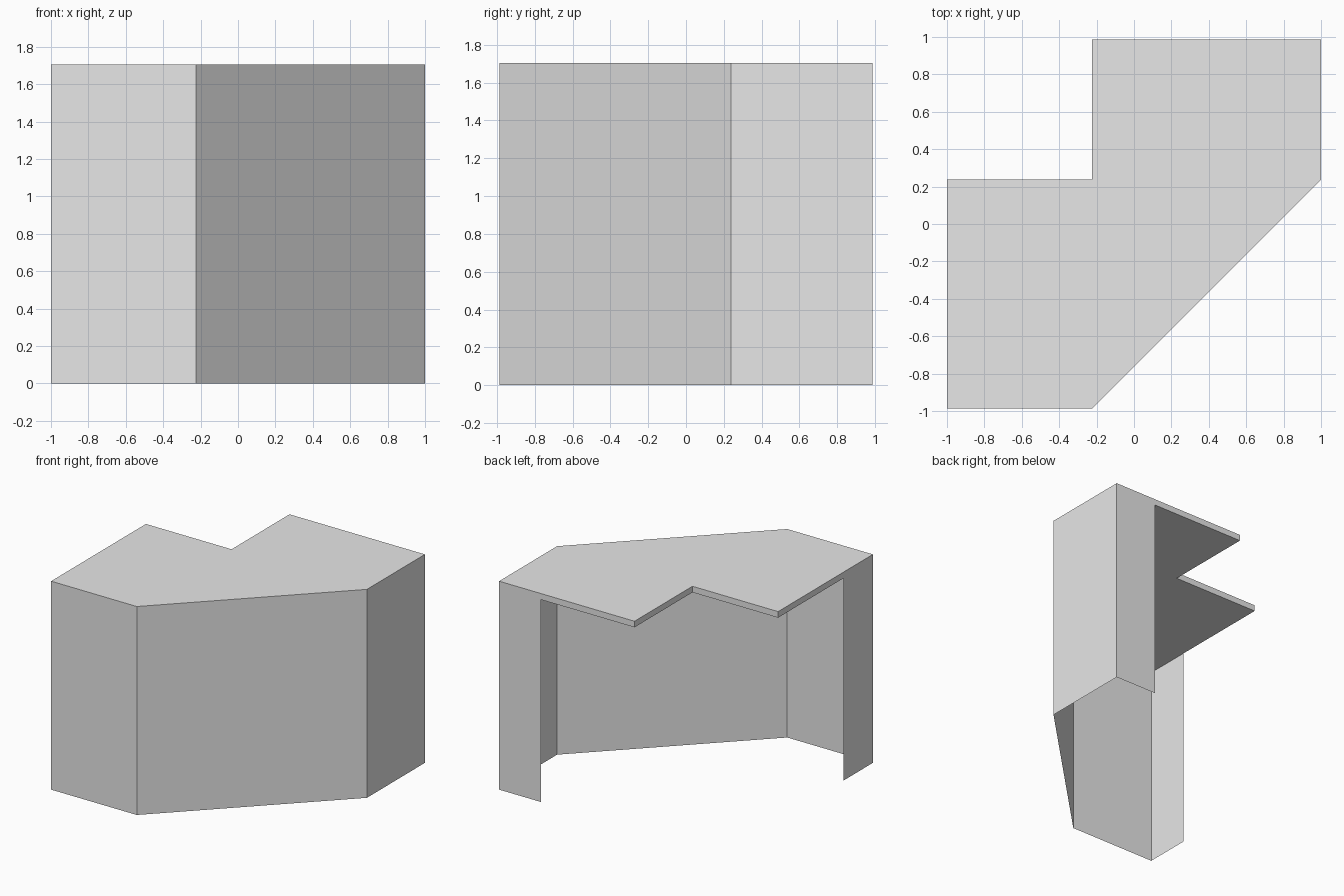
import bpy, bmesh

HEIGHT = 1.705      # overall height
SLAB = 0.05         # desktop thickness
X, Y = 1.0, 0.987   # half width and half depth
NX, NY = -0.225, 0.238   # inner corner of the L
RETURN = 0.38       # length of the short end panels

cube = bpy.data.objects.get("Cube")
if cube:
    bpy.data.objects.remove(cube, do_unlink=True)

# One plain grey for the whole desk
grey = bpy.data.materials.new("light grey")
colour = (0.8, 0.8, 0.8, 1)
grey.diffuse_color = colour
grey.use_nodes = True
for node in grey.node_tree.nodes:
    if node.type == 'BSDF_PRINCIPLED':
        node.inputs["Base Color"].default_value = colour


def finish(name, bm):
    mesh = bpy.data.meshes.new(name)
    bm.to_mesh(mesh)
    bm.free()
    mesh.materials.append(grey)
    obj = bpy.data.objects.new(name, mesh)
    bpy.context.collection.objects.link(obj)
    return obj


def slab(name, outline, bottom, thickness):
    """Closed outline extruded upward."""
    bm = bmesh.new()
    face = bm.faces.new([bm.verts.new((x, y, bottom)) for x, y in outline])
    top = bmesh.ops.extrude_face_region(bm, geom=[face], use_keep_orig=True)
    verts = [g for g in top["geom"] if isinstance(g, bmesh.types.BMVert)]
    bmesh.ops.translate(bm, verts=verts, vec=(0, 0, thickness))
    bmesh.ops.recalc_face_normals(bm, faces=bm.faces)
    return finish(name, bm)


def sheet(name, path, top):
    """Thin upright panels that follow an open path, facing its right side."""
    bm = bmesh.new()
    low = [bm.verts.new((x, y, 0)) for x, y in path]
    high = [bm.verts.new((x, y, top)) for x, y in path]
    for i in range(len(path) - 1):
        bm.faces.new((low[i], low[i + 1], high[i + 1], high[i]))
    return finish(name, bm)


# L-shaped desktop with a diagonal front
slab("desktop", [(-X, -Y), (NX, -Y), (X, NY), (X, Y), (NX, Y), (NX, NY), (-X, NY)],
     HEIGHT - SLAB, SLAB)

# Folded sheet: end return, front, diagonal, side, end return
sheet("skirt_panels", [(-X, -Y + RETURN), (-X, -Y), (NX, -Y), (X, NY), (X, Y), (X - RETURN, Y)],
      HEIGHT - SLAB)
